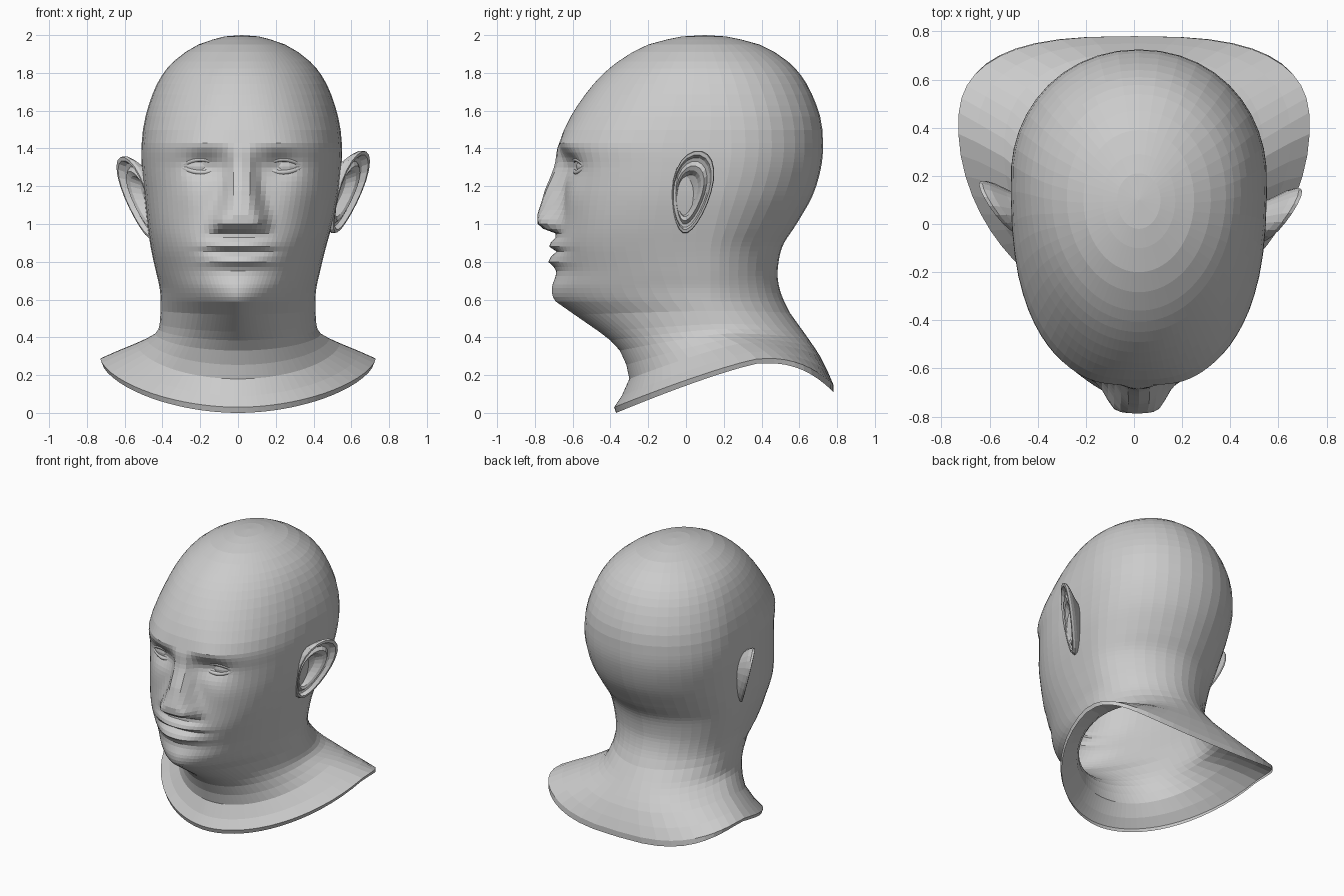
import bpy, bmesh, math
from mathutils import Vector

cube = bpy.data.objects.get("Cube")
if cube:
    bpy.data.objects.remove(cube)

skin = bpy.data.materials.new("plain grey")
skin.use_nodes = True
GREY = (0.6, 0.6, 0.6, 1)
skin.diffuse_color = GREY
skin.node_tree.nodes["Principled BSDF"].inputs["Base Color"].default_value = GREY

COLUMNS = 64
SKULL_X = 0.02


def add_object(name, data):
    obj = bpy.data.objects.new(name, data)
    data.materials.append(skin)
    bpy.context.collection.objects.link(obj)
    return obj


def loft(name, rings, start=None, end=None):
    """Skin a list of closed rings, with optional pole points."""
    bm = bmesh.new()
    loops = [[bm.verts.new(p) for p in ring] for ring in rings]
    count = len(loops[0])
    for a, b in zip(loops, loops[1:]):
        for i in range(count):
            j = (i + 1) % count
            bm.faces.new((a[i], a[j], b[j], b[i]))
    for pole, loop in ((start, loops[0]), (end, loops[-1])):
        if pole:
            tip = bm.verts.new(pole)
            for i in range(count):
                bm.faces.new((tip, loop[i], loop[(i + 1) % count]))
    bmesh.ops.recalc_face_normals(bm, faces=bm.faces)
    mesh = bpy.data.meshes.new(name)
    bm.to_mesh(mesh)
    bm.free()
    return add_object(name, mesh)


def bump(value, middle, width):
    return math.exp(-((value - middle) / width) ** 2)


def ramp(value, low, high):
    t = min(1, max(0, (value - low) / (high - low)))
    return t * t * (3 - 2 * t)


def table_at(table, z):
    """Linear lookup in rows sorted by falling height."""
    if z >= table[0][0]:
        return table[0][1:]
    for a, b in zip(table, table[1:]):
        if z >= b[0]:
            t = (a[0] - z) / (a[0] - b[0])
            return [p + (q - p) * t for p, q in zip(a[1:], b[1:])]
    return table[-1][1:]


# Skull and face sections: height, front, back, half width, widest y, front roundness
HEAD = [
    (1.993, -.02, .21, .09, .1, 2), (1.95, -.2, .39, .23, .1, 2),
    (1.86, -.36, .54, .362, .12, 2), (1.74, -.49, .64, .45, .15, 2.1),
    (1.57, -.61, .71, .51, .18, 2.3), (1.43, -.665, .725, .53, .19, 2.55),
    (1.3, -.645, .715, .53, .18, 2.6), (1.15, -.65, .67, .515, .15, 2.6),
    (1, -.67, .585, .49, .12, 2.55), (.88, -.69, .51, .465, .1, 2.35),
    (.75, -.685, .485, .435, .1, 2.1), (.66, -.71, .495, .415, .1, 1.85),
    (.59, -.69, .52, .41, .1, 1.65)]
# Neck and collar: front, side and back height, then as above
NECK = [
    (.52, .54, .53, -.59, .55, .41, .12, 1.6),
    (.43, .47, .46, -.46, .6, .415, .15, 1.75),
    (.33, .42, .39, -.35, .65, .44, .2, 2),
    (.18, .37, .3, -.3, .71, .54, .3, 2),
    (.09, .325, .22, -.34, .75, .65, .36, 1.9),
    (.03, .29, .15, -.38, .78, .73, .4, 1.9),
    (0, .265, .11, -.37, .78, .72, .4, 1.9)]
# Nose: height, projection, half width
NOSE = [(1.44, 0, .07), (1.3, .055, .07), (1.18, .1, .085), (1.05, .125, .12),
        (.985, .112, .135), (.95, .01, .12), (.92, 0, .1)]

keys = [(r[0],) * 3 + r[1:] + (1.87 + .2 * ramp(r[0], .8, 1.4),) for r in HEAD]
keys += [r + (1.88 + .16 * i,) for i, r in enumerate(NECK)]


def resample(rows):
    """Smooth the key sections, with finer steps over the face."""
    out = []
    for i in range(len(rows) - 1):
        p0, p1, p2, p3 = (rows[min(max(k, 0), len(rows) - 1)] for k in range(i - 1, i + 3))
        drop = p1[0] - p2[0]
        pitch = .024 if .6 < p1[0] < 1.5 else .065
        steps = max(1, round(drop / pitch)) + (p1[0] > 1.8)
        for s in range(steps):
            t = s / steps
            out.append([b + .5 * t * (c - a + t * (2 * a - 5 * b + 4 * c - d
                        + t * (3 * (b - c) + d - a))) for a, b, c, d in zip(p0, p1, p2, p3)])
    return out + [rows[-1]]


def face_relief(x, z):
    """Forward push of the nose, lips, brow and cheeks, less the eye sockets."""
    ax = abs(x)
    height, width = table_at(NOSE, z)
    push = height * math.exp(-(ax / width) ** 3.6)
    push += .022 * bump(ax, .1, .035) * bump(z, 1.015, .03)
    mouth = math.exp(-(ax / .165) ** 2.6)
    push += mouth * (.038 * bump(z, .888, .028) + .045 * bump(z, .806, .032))
    push -= mouth * .02 * bump(z, .85, .016)
    push -= .045 * bump(ax, .2, .1) * bump(z, 1.31, .065)
    push += .012 * bump(ax, .2, .13) * bump(z, 1.43, .05)
    push += .012 * bump(ax, .28, .1) * bump(z, 1.14, .09)
    return push


def section(row):
    zf, zs, zb, front, back, half, mid, nf, nb = row
    ring = []
    for i in range(COLUMNS):
        t = 2 * math.pi * i / COLUMNS
        angle = t - .6 * math.sin(t)
        c, s = math.cos(angle), math.sin(angle)
        n = nf if c > 0 else nb
        ca = abs(c) ** (2 / n)
        x = half * math.copysign(abs(s) ** (2 / n), s)
        if c > 0:
            y = mid + (front - mid) * ca
            z = zs + (zf - zs) * ca ** 1.2
            y -= face_relief(x, z) * ramp(c, .1, .5)
        else:
            y = mid + (back - mid) * ca
            z = zs + (zb - zs) * ca ** 2.5
        ring.append((x + SKULL_X * ramp(z, .8, 1.2), y, z))
    return ring


loft("head_and_neck", [section(r) for r in resample(keys)], start=(SKULL_X, .1, 2))


# Ears: shell back, rolled rim, inner fold and hollow, as (scale, outward offset)
EAR_RINGS = [(.5, -.13), (.75, -.07), (.94, -.03), (1, -.005), (.98, .012), (.9, .014),
             (.84, -.012), (.76, -.016), (.66, .004), (.56, -.004), (.46, -.045), (.2, -.06)]


def ear_point(angle, scale, out, side):
    c, s = math.cos(angle), math.sin(angle)
    y = -.01 + scale * (.04 + .105 * c * (1 + .25 * s) + .035 * s)
    z = 1.15 + scale * (.02 + .22 * s)
    x = .53 + .6 * (y + .05) + .25 * (z - 1.15) + out
    shift = 0 if side > 0 else .03
    return (SKULL_X + side * (x - SKULL_X - shift / 2), y + shift, z - shift)


for label, side in (("left", 1), ("right", -1)):
    rings = [[ear_point(2 * math.pi * i / 22, k, out, side) for i in range(22)]
             for k, out in EAR_RINGS]
    loft(label + "_ear", rings, end=ear_point(0, 0, -.06, side))

    # Eyeball set in the socket
    eye = Vector((SKULL_X + side * .215, -.475, 1.305))
    bm = bmesh.new()
    bmesh.ops.create_uvsphere(bm, u_segments=20, v_segments=12, radius=.1)
    mesh = bpy.data.meshes.new(label + "_eyeball")
    bm.to_mesh(mesh)
    bm.free()
    ball = add_object(label + "_eyeball", mesh)
    ball.location = eye
    ball.scale = (1.2, 1.06, .9)

    # Upper and lower eyelids
    for lid, lift in (("upper", .038), ("lower", -.032)):
        curve = bpy.data.curves.new(f"{label}_{lid}_eyelid", "CURVE")
        curve.dimensions = "3D"
        curve.bevel_depth = .014
        curve.bevel_resolution = 1
        line = curve.splines.new("POLY")
        line.points.add(10)
        for i, point in enumerate(line.points):
            t = i / 5 - 1
            place = eye + Vector((side * .105 * t, -.105 + .03 * t * t + .025 * t,
                                  lift * (1 - t * t)))
            point.co = (*place, 1)
        add_object(f"{label}_{lid}_eyelid", curve)
